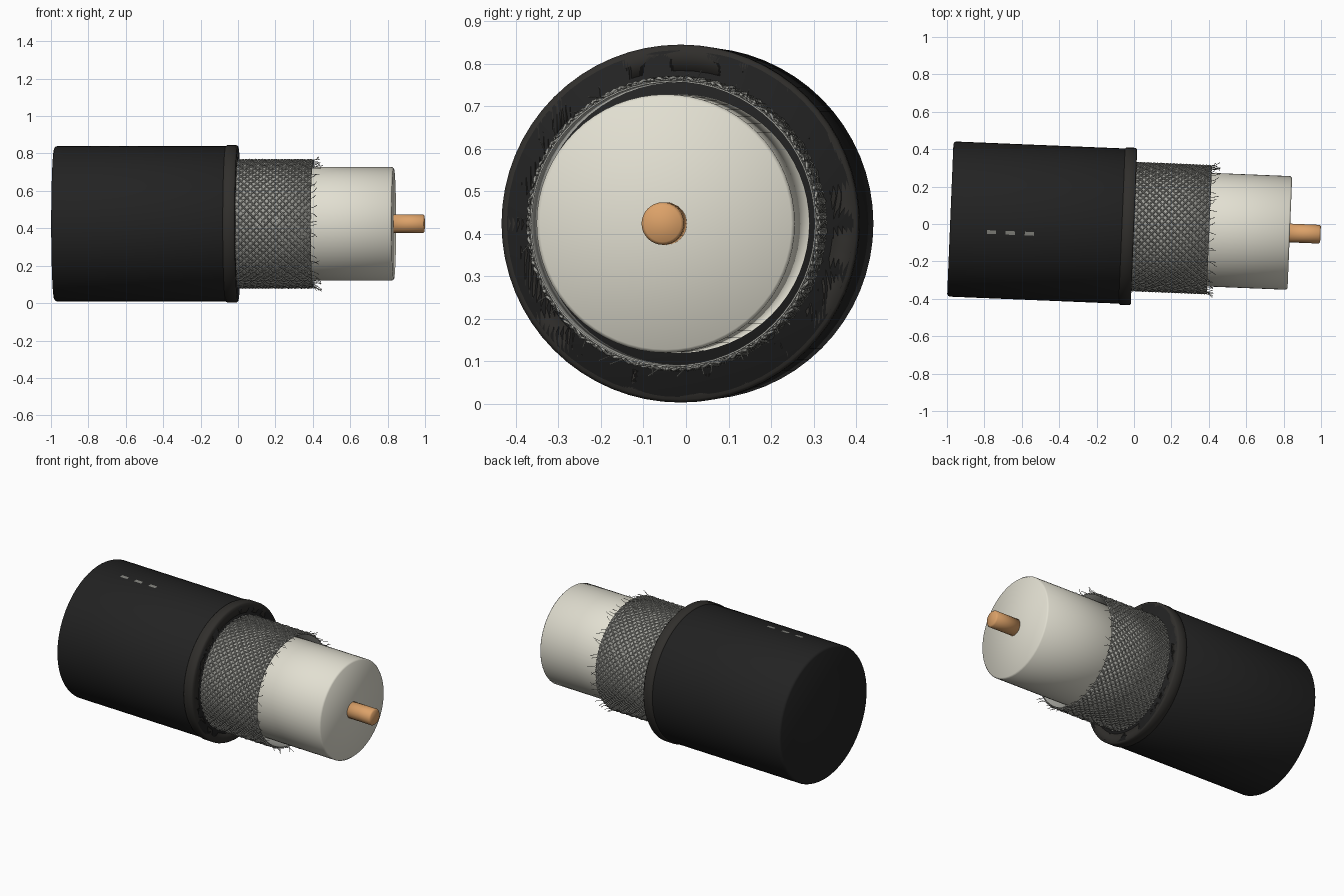
import bpy, bmesh, math, random
from mathutils import Matrix

if "Cube" in bpy.data.objects:
    bpy.data.objects.remove(bpy.data.objects["Cube"])

random.seed(4)
# cable axis runs along local x, turned slightly about z
FRAME = Matrix.Translation((0, -0.0137, 0.424)) @ Matrix.Rotation(-0.0413, 4, 'Z')


def material(name, rgb):
    m = bpy.data.materials.new(name)
    m.diffuse_color = (*rgb, 1)
    m.use_nodes = True
    m.node_tree.nodes["Principled BSDF"].inputs["Base Color"].default_value = m.diffuse_color
    return m


BLACK = material("black_rubber", (0.016, 0.016, 0.016))
COLLAR = material("collar_rubber", (0.03, 0.028, 0.025))
CREAM = material("cream_plastic", (0.76, 0.74, 0.64))
COPPER = material("copper", (0.72, 0.36, 0.14))
STEEL = material("steel_wire", (0.36, 0.36, 0.33))
PRINT = material("print_grey", (0.22, 0.22, 0.20))


def place(name, data, mat):
    ob = bpy.data.objects.new(name, data)
    bpy.context.collection.objects.link(ob)
    data.materials.append(mat)
    ob.matrix_world = FRAME
    return ob


def at(s, r, a):
    return (s, r * math.cos(a), r * math.sin(a))


def lathe(name, profile, mat, n=64, closed=False):
    """Spin (s, r) points about x; open profiles get flat caps."""
    bm = bmesh.new()
    rings = [[bm.verts.new(at(s, r, 2 * math.pi * i / n)) for i in range(n)]
             for s, r in profile]
    pairs = list(zip(rings, rings[1:]))
    if closed:
        pairs.append((rings[-1], rings[0]))
    else:
        bm.faces.new(rings[0])
        bm.faces.new(rings[-1])
    for p, q in pairs:
        for i in range(n):
            j = (i + 1) % n
            bm.faces.new((p[i], p[j], q[j], q[i]))
    bmesh.ops.recalc_face_normals(bm, faces=bm.faces)
    for f in bm.faces:
        f.smooth = True
    me = bpy.data.meshes.new(name)
    bm.to_mesh(me)
    bm.free()
    return place(name, me, mat)


def wires(name, paths, radius, mat):
    """Many thin wires as one mesh."""
    cu = bpy.data.curves.new(name, 'CURVE')
    cu.dimensions = '3D'
    cu.bevel_depth = radius
    cu.bevel_resolution = 0
    cu.use_fill_caps = True
    for path in paths:
        sp = cu.splines.new('POLY')
        sp.points.add(len(path) - 1)
        for p, co in zip(sp.points, path):
            p.co = (*co, 1)
    ob = place(name, cu, mat)
    bpy.ops.object.select_all(action='DESELECT')
    ob.select_set(True)
    bpy.context.view_layer.objects.active = ob
    bpy.ops.object.convert(target='MESH')


# outer jacket, collar, insulation and core
lathe("outer_jacket", [(-0.983, 0.402), (-0.978, 0.411), (-0.968, 0.415),
                       (-0.01, 0.415), (0.0, 0.408)], BLACK)
lathe("jacket_collar", [(-0.066, 0.40), (-0.066, 0.414), (-0.058, 0.421), (-0.008, 0.421),
                        (0.0, 0.414), (0.0, 0.36), (-0.02, 0.36)], COLLAR, closed=True)
lathe("insulation", [(-0.02, 0.304), (0.825, 0.304), (0.834, 0.296)], CREAM)
lathe("copper_core", [(0.80, 0.05), (0.99, 0.05), (0.998, 0.043)], COPPER, 32)

# braided shield: thin backing tube plus woven helical strands
END = 0.407
lathe("shield_backing", [(-0.01, 0.333), (-0.01, 0.337), (END - 0.004, 0.337),
                         (END - 0.004, 0.333)], STEEL, closed=True)
N, CELL = 60, 0.0175          # strands per direction, axial gap between crossings
STEPS = int((END + 0.01) / CELL * 2)
paths = []
for d in (1, -1):
    for k in range(N):
        path = []
        for i in range(STEPS + 1):
            c = i / 2
            a = 2 * math.pi * k / N + d * math.pi / N * c
            r = 0.3405 + d * 0.0035 * math.cos(math.pi * (c + 0) + (math.pi * (k % 2)))
            path.append(at(-0.01 + c * CELL, r, a))
        paths.append(path)
wires("braided_shield", paths, 0.004, STEEL)

# frayed wire ends
fray = []
for k in range(60):
    a = 2 * math.pi * (k + random.random()) / 60
    turn = random.uniform(-0.08, 0.08)
    out = random.uniform(-0.005, 0.025)
    reach = random.uniform(0.015, 0.045)
    fray.append([at(END - 0.015, 0.341, a),
                 at(END + reach * 0.4, 0.341 + out * 0.3, a + turn * 0.4),
                 at(END + reach, 0.341 + out, a + turn)])
wires("frayed_wires", fray, 0.0016, STEEL)

# three printed dashes on top of the jacket
for k, s in enumerate((-0.76, -0.66, -0.557)):
    bm = bmesh.new()
    rows = [[bm.verts.new(at(s + ds, 0.4165, math.pi / 2 + 0.148 + da))
             for da in (-0.024, 0, 0.024)] for ds in (-0.025, 0.025)]
    for i in range(2):
        bm.faces.new((rows[0][i], rows[1][i], rows[1][i + 1], rows[0][i + 1]))
    bmesh.ops.solidify(bm, geom=bm.faces[:], thickness=0.004)
    bmesh.ops.recalc_face_normals(bm, faces=bm.faces)
    me = bpy.data.meshes.new("printed_dash")
    bm.to_mesh(me)
    bm.free()
    place("printed_dash_%d" % (k + 1), me, PRINT)
